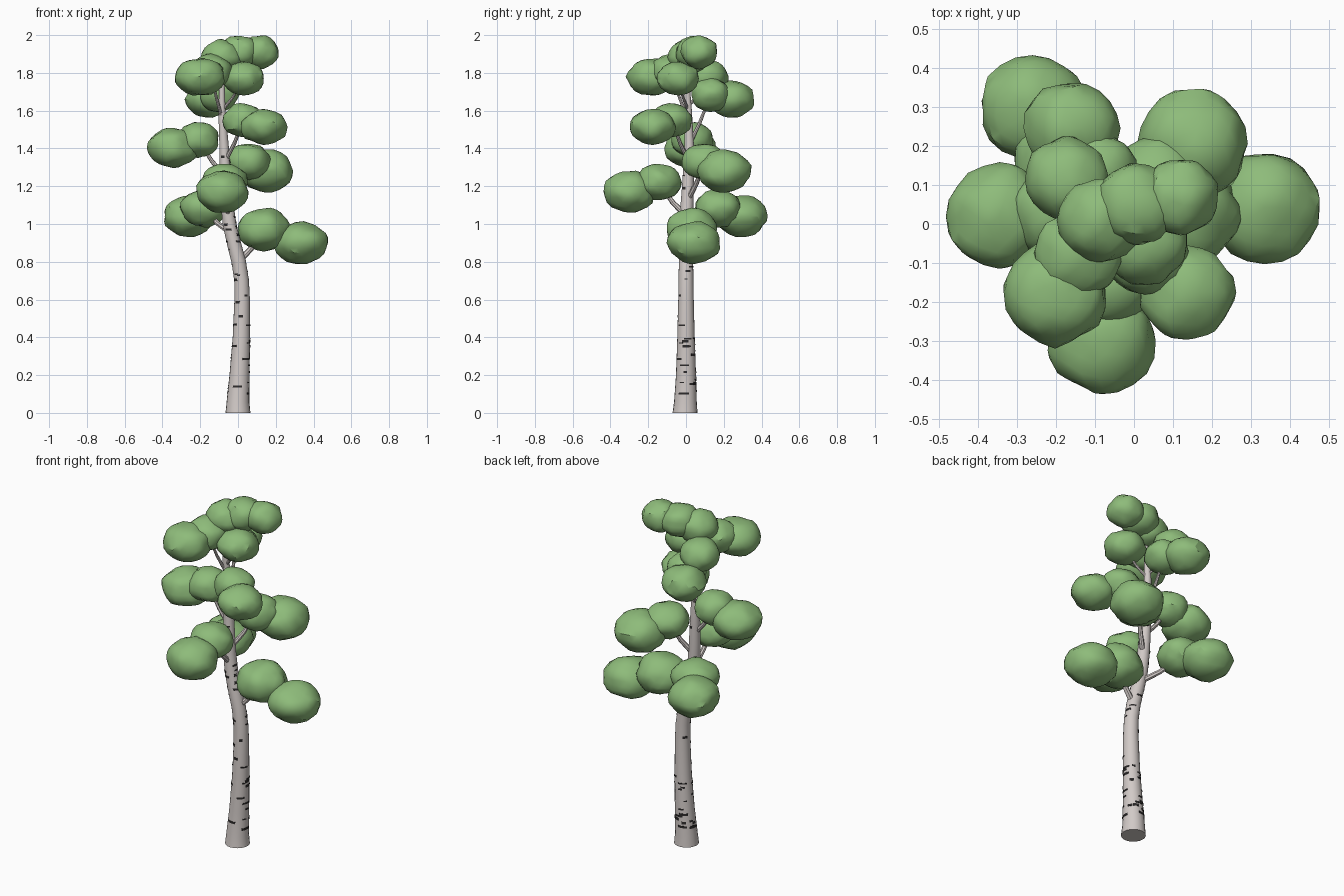
import bpy, bmesh, math, random
from mathutils import Vector, noise

if "Cube" in bpy.data.objects:
    bpy.data.objects.remove(bpy.data.objects["Cube"])

random.seed(4)


def material(name, rgb):
    m = bpy.data.materials.new(name)
    m.diffuse_color = (*rgb, 1)
    m.use_nodes = True
    m.node_tree.nodes["Principled BSDF"].inputs["Base Color"].default_value = m.diffuse_color
    return m


BARK = material("pale bark", (0.64, 0.59, 0.57))
DARK = material("dark bark marks", (0.025, 0.023, 0.023))
LEAF = material("leaf green", (0.27, 0.5, 0.195))


def finish(name, bm, mat, angle):
    mesh = bpy.data.meshes.new(name)
    bmesh.ops.recalc_face_normals(bm, faces=bm.faces)
    bm.to_mesh(mesh)
    bm.free()
    mesh.materials.append(mat)
    ob = bpy.data.objects.new(name, mesh)
    bpy.context.collection.objects.link(ob)
    bpy.ops.object.select_all(action='DESELECT')
    ob.select_set(True)
    bpy.context.view_layer.objects.active = ob
    bpy.ops.object.shade_smooth_by_angle(angle=math.radians(angle))
    return ob


def tube(name, path, sides):
    """Closed tapering tube through (point, radius) pairs."""
    bm = bmesh.new()
    rings = []
    for i, (p, r) in enumerate(path):
        d = path[min(i + 1, len(path) - 1)][0] - path[max(i - 1, 0)][0]
        if i == 0 and name == "trunk":
            d = Vector((0, 0, 1))
        q = Vector((0, 0, 1)).rotation_difference(d)
        rings.append([bm.verts.new(p + q @ Vector((r * math.cos(a), r * math.sin(a), 0)))
                      for a in (math.tau * k / sides for k in range(sides))])
    for a, b in zip(rings, rings[1:]):
        for k in range(sides):
            n = (k + 1) % sides
            bm.faces.new((a[k], a[n], b[n], b[k]))
    bm.faces.new(rings[0][::-1])
    bm.faces.new(rings[-1])
    return finish(name, bm, BARK, 40)


# Trunk: z, x, y, radius
TRUNK = [(0, 0, -0.005, 0.066), (0.06, 0.0, -0.003, 0.06), (0.2, 0.008, 0, 0.053),
         (0.4, 0.018, 0, 0.046), (0.6, 0.022, 0, 0.041), (0.7, 0.019, 0, 0.039),
         (0.8, 0.004, 0, 0.038), (0.9, -0.022, 0, 0.037), (1.0, -0.045, 0.002, 0.036),
         (1.1, -0.057, 0.005, 0.034), (1.2, -0.064, 0.01, 0.031), (1.4, -0.073, 0.018, 0.025),
         (1.6, -0.085, 0.012, 0.019), (1.75, -0.085, 0.005, 0.014), (1.9, -0.06, 0.01, 0.008)]


def trunk_at(z):
    for a, b in zip(TRUNK, TRUNK[1:]):
        if z <= b[0]:
            t = (z - a[0]) / (b[0] - a[0])
            x, y, r = (a[i] + (b[i] - a[i]) * t for i in (1, 2, 3))
            return Vector((x, y, z)), r


tube("trunk", [(Vector((x, y, z)), r) for z, x, y, r in TRUNK], 20)

# Dark horizontal bark marks: thin curved plates hugging the trunk
bm = bmesh.new()
heights = [random.uniform(0.08, 0.42) for _ in range(30)] + \
          [random.uniform(0.42, 1.45) for _ in range(34)]
for z in heights:
    start, span = random.uniform(0, math.tau), random.uniform(0.35, 1.0)
    h = random.uniform(0.003, 0.007)
    cols = []
    for k in range(6):
        a = start + span * k / 5
        col = []
        for zz, off in ((z - h, 0.002), (z + h, 0.002), (z + h, -0.003), (z - h, -0.003)):
            c, r = trunk_at(zz)
            col.append(bm.verts.new(c + Vector((math.cos(a), math.sin(a), 0)) * (r + off)))
        cols.append(col)
    for a, b in zip(cols, cols[1:]):
        for k in range(4):
            n = (k + 1) % 4
            bm.faces.new((a[k], b[k], b[n], a[n]))
    bm.faces.new(cols[0])
    bm.faces.new(cols[-1][::-1])
finish("bark_marks", bm, DARK, 40)


# Leaf clumps: lumpy flattened balls
def clump(name, x, y, z, r, h):
    bm = bmesh.new()
    bmesh.ops.create_icosphere(bm, subdivisions=3, radius=1)
    seed = Vector((x, y, z)) * 37
    for v in bm.verts:
        n = v.co.normalized()
        s = 1 + 0.10 * noise.noise(n * 1.6 + seed) + 0.05 * noise.noise(n * 4 + seed)
        v.co = Vector((x, y, z)) + Vector((n.x * r, n.y * r, n.z * h)) * s
    finish(name, bm, LEAF, 30)


# Each limb: height on trunk where it starts, then inner and outer clump (x, y, z, r, half height)
LIMBS = [
    (0.80, (0.135, 0.03, 0.97, 0.135, 0.115), (0.335, 0.043, 0.90, 0.143, 0.112)),
    (0.95, (-0.18, 0.17, 1.085, 0.125, 0.10), (-0.26, 0.295, 1.04, 0.137, 0.108)),
    (1.04, (-0.07, -0.145, 1.22, 0.12, 0.098), (-0.083, -0.30, 1.17, 0.137, 0.112)),
    (1.12, (0.055, 0.10, 1.33, 0.12, 0.097), (0.15, 0.205, 1.28, 0.141, 0.112)),
    (1.25, (-0.21, 0.03, 1.445, 0.11, 0.095), (-0.345, 0.02, 1.405, 0.134, 0.105)),
    (1.33, (0.03, -0.075, 1.55, 0.108, 0.09), (0.135, -0.175, 1.515, 0.122, 0.092)),
    (1.42, (-0.10, 0.13, 1.685, 0.105, 0.09), (-0.16, 0.245, 1.66, 0.118, 0.098)),
    (1.55, (-0.145, -0.08, 1.81, 0.11, 0.09), (-0.202, -0.178, 1.78, 0.132, 0.1)),
    (1.60, (0.03, -0.043, 1.77, 0.112, 0.088), None),
    (1.62, (-0.17, 0.115, 1.78, 0.107, 0.09), None),
    (1.75, (-0.085, 0.01, 1.885, 0.108, 0.09), None),
    (1.78, (0.005, 0.05, 1.91, 0.105, 0.09), (0.12, 0.072, 1.91, 0.098, 0.088)),
]
for i, (z0, inner, outer) in enumerate(LIMBS, 1):
    base, r0 = trunk_at(z0)
    mid = Vector(inner[:3])
    knee = base.lerp(mid, 0.5) + Vector((0, 0, -0.015))
    r = r0 * 0.45
    path = [(base, r), (knee, r * 0.85), (mid, r * 0.65)]
    if outer:
        path.append((Vector(outer[:3]), r * 0.4))
    tube(f"branch_{i}", path, 8)
    clump(f"leaf_clump_{i}_inner", *inner)
    if outer:
        clump(f"leaf_clump_{i}_outer", *outer)
